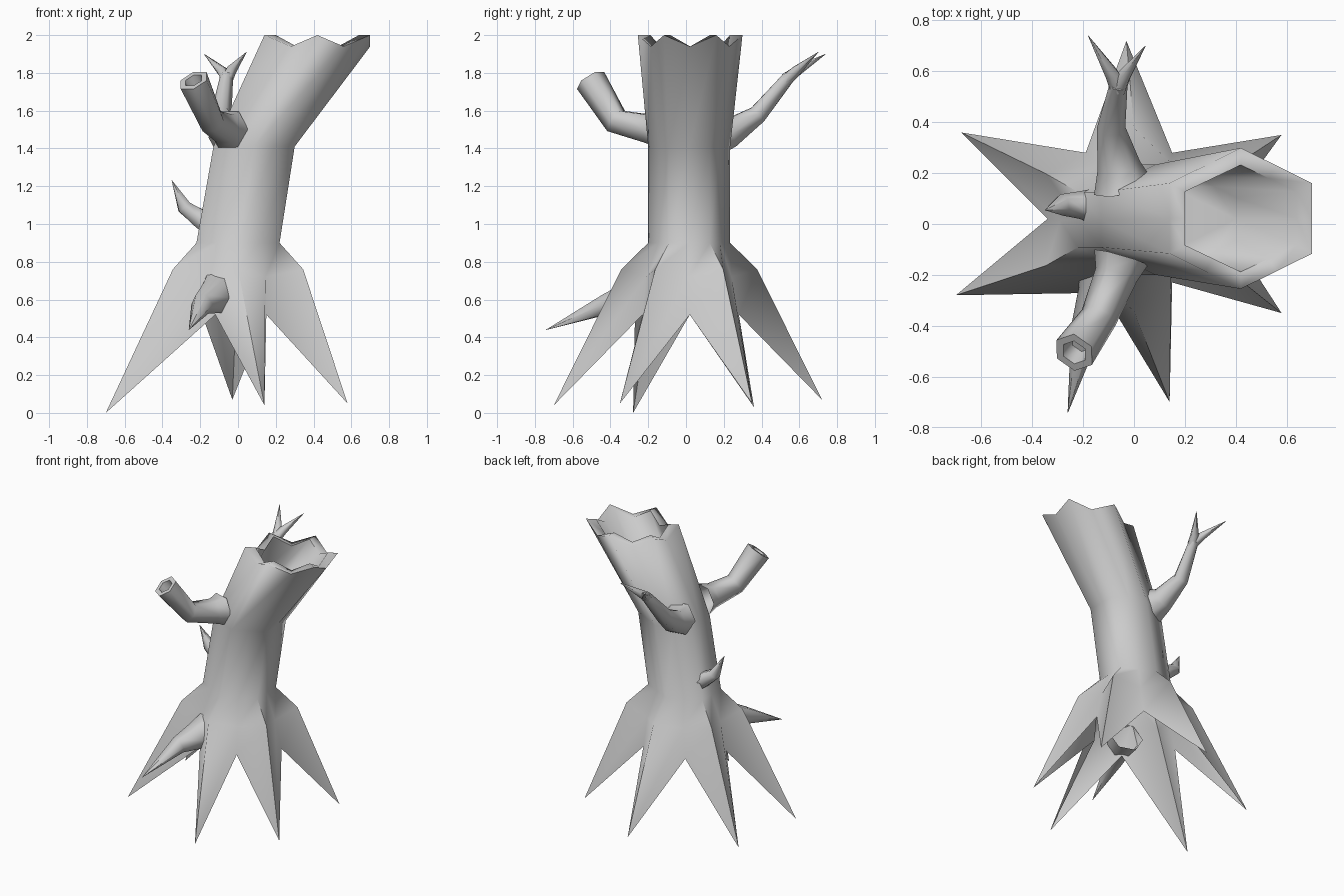
import bpy, bmesh, math
from mathutils import Vector

cube = bpy.data.objects.get("Cube")
if cube:
    bpy.data.objects.remove(cube, do_unlink=True)

bark = bpy.data.materials.new("grey_bark")
bark.use_nodes = True
GREY = (0.6, 0.6, 0.6, 1)
bark.diffuse_color = GREY
bark.node_tree.nodes["Principled BSDF"].inputs["Base Color"].default_value = GREY


def finish(name, bm):
    mesh = bpy.data.meshes.new(name)
    bm.to_mesh(mesh)
    bm.free()
    mesh.materials.append(bark)
    ob = bpy.data.objects.new(name, mesh)
    bpy.context.collection.objects.link(ob)
    bpy.ops.object.select_all(action='DESELECT')
    ob.select_set(True)
    bpy.context.view_layer.objects.active = ob
    bpy.ops.object.shade_smooth_by_angle(angle=math.radians(75))
    return ob


def skin(bm, rows, cap=False):
    """Bridge rows of equal length with quads, optionally closing the last row."""
    vs = [[bm.verts.new(p) for p in row] for row in rows]
    n = len(rows[0])
    for a, b in zip(vs, vs[1:]):
        for i in range(n):
            j = (i + 1) % n
            bm.faces.new((a[i], a[j], b[j], b[i]))
    if cap:
        bm.faces.new(vs[-1])


def hexagon(cx, cy, hx, hy, z_corner, z_mid):
    """Twelve points: corners alternating with edge midpoints."""
    r = hx / math.cos(math.pi / 6)
    corners = []
    for k in range(6):
        a = math.radians(30 + 60 * k)
        corners.append(Vector((cx + r * math.cos(a), cy + hy * math.sin(a), z_corner)))
    out = []
    for k, c in enumerate(corners):
        mid = (c + corners[(k + 1) % 6]) / 2
        mid.z = z_mid
        out += [c, mid]
    return out


# Trunk: root tips and notches, flare, bent hollow stem with jagged rim
tips = [(.58, .35, .05), (-.03, .72, .07), (-.68, .36, .03),
        (-.70, -.28, 0), (.14, -.70, .04), (.58, -.35, .05)]
notches = [(.15, .28, .52), (-.19, .28, .52), (-.34, .02, .52),
           (-.12, -.27, .52), (.15, -.23, .52), (.34, .02, .52)]
roots = [Vector(p) for pair in zip(tips, notches) for p in pair]
flare = hexagon(0, .017, .345, .36, .76, .72)
for i in range(1, 12, 2):
    z = flare[i].z
    flare[i] = flare[i] * .84
    flare[i].z = z
bm = bmesh.new()
skin(bm, [roots, flare,
          hexagon(0, .017, .22, .217, .9, .9),
          hexagon(.085, .017, .215, .217, 1.41, 1.41),
          hexagon(.42, .022, .28, .277, 2, 1.94),
          hexagon(.42, .022, .22, .21, 2, 1.94),
          hexagon(.23, .02, .17, .17, 1.65, 1.65)], cap=True)
finish("trunk", bm)


def tube(bm, path, radii, sides=6, hollow=False):
    """Sweep a polygon along a path; a zero radius makes a point."""
    pts = [Vector(p) for p in path]
    rows = []

    def ring(c, d, r):
        q = d.to_track_quat('Z', 'Y')
        return [c + q @ Vector((r * math.cos(math.tau * k / sides),
                                r * math.sin(math.tau * k / sides), 0))
                for k in range(sides)]

    for i, p in enumerate(pts):
        d = Vector()
        if i > 0:
            d += (p - pts[i - 1]).normalized()
        if i < len(pts) - 1:
            d += (pts[i + 1] - p).normalized()
        d.normalize()
        rows.append(ring(p, d, max(radii[i], .001)))
    if hollow:
        rows.append(ring(pts[-1], d, radii[-1] * .62))
        rows.append(ring(pts[-1] - d * .08, d, radii[-1] * .5))
    skin(bm, rows, cap=True)


# Front broken branch with a hollow end
bm = bmesh.new()
tube(bm, [(-.05, -.13, 1.50), (-.07, -.20, 1.505), (-.14, -.37, 1.545), (-.235, -.505, 1.76)],
     [.11, .085, .073, .085], hollow=True)
finish("front_branch", bm)

# Back branch with a forked end
bm = bmesh.new()
fork = (-.06, .55, 1.785)
tube(bm, [(-.04, .14, 1.46), (-.06, .23, 1.48), (-.09, .38, 1.58), fork],
     [.12, .085, .056, .035])
for tip in [(-.18, .74, 1.90), (.045, .70, 1.91)]:
    tube(bm, [(-.06, .53, 1.765), Vector(fork).lerp(Vector(tip), .2), tip], [.034, .03, 0], sides=5)
finish("back_branch", bm)

# Small side twig
bm = bmesh.new()
tube(bm, [(-.16, .07, 1.01), (-.21, .075, 1.035), (-.285, .075, 1.09), (-.35, .055, 1.23)],
     [.07, .055, .042, 0])
finish("side_twig", bm)

# Low spike growing between the front roots
bm = bmesh.new()
tube(bm, [(-.10, -.20, .63), (-.13, -.29, .61), (-.19, -.42, .575), (-.26, -.74, .44)],
     [.12, .095, .06, 0])
finish("low_spike", bm)
